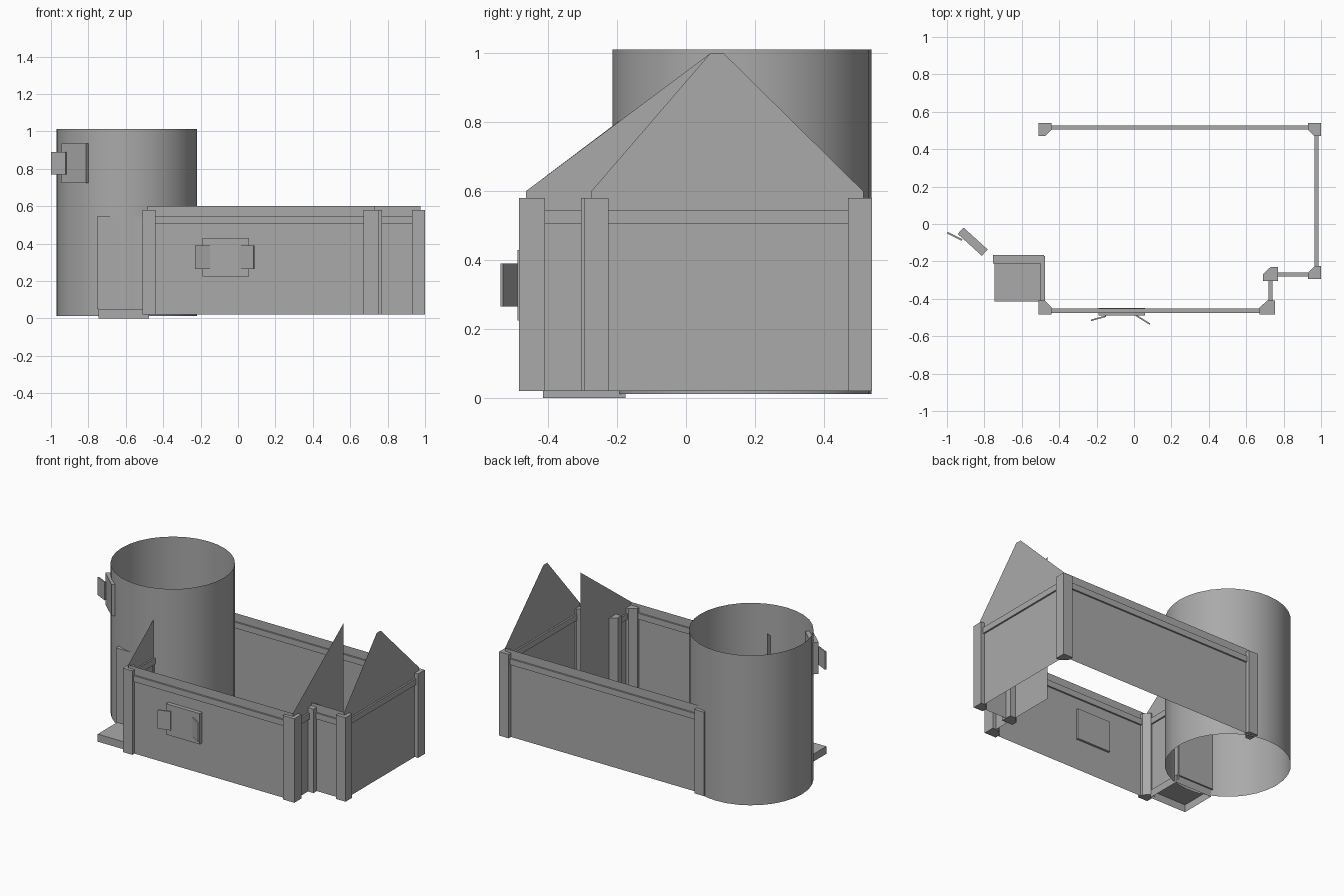
import bpy, bmesh, math
from mathutils import Matrix, Vector

cube = bpy.data.objects.get("Cube")
if cube:
    bpy.data.objects.remove(cube, do_unlink=True)

stone = bpy.data.materials.new("stone_grey")
stone.use_nodes = True
stone.diffuse_color = (0.4, 0.4, 0.4, 1)
stone.node_tree.nodes["Principled BSDF"].inputs["Base Color"].default_value = (0.4, 0.4, 0.4, 1)


def finish(name, bm):
    mesh = bpy.data.meshes.new(name)
    bm.to_mesh(mesh)
    bm.free()
    mesh.materials.append(stone)
    obj = bpy.data.objects.new(name, mesh)
    bpy.context.collection.objects.link(obj)
    return obj


def box(name, lo, hi, open_bottom=False):
    lo, hi = Vector(lo), Vector(hi)
    bm = bmesh.new()
    bmesh.ops.create_cube(bm, size=1, matrix=Matrix.Translation((lo + hi) / 2) @ Matrix.Diagonal((*(hi - lo), 1)))
    if open_bottom:
        low = [f for f in bm.faces if f.normal.z < -0.9]
        bmesh.ops.delete(bm, geom=low, context='FACES_ONLY')
    return finish(name, bm)


def slab(name, start, end, thick, z0, z1):
    """Upright slab along the line from start to end in plan."""
    a, b = Vector(start), Vector(end)
    mid, d = (a + b) / 2, b - a
    bm = bmesh.new()
    bmesh.ops.create_cube(bm, size=1, matrix=Matrix.Translation((*mid, (z0 + z1) / 2))
                          @ Matrix.Rotation(math.atan2(d.y, d.x), 4, 'Z')
                          @ Matrix.Diagonal((d.length, thick, z1 - z0, 1)))
    return finish(name, bm)


def sheet(name, points):
    bm = bmesh.new()
    bm.faces.new([bm.verts.new(p) for p in points])
    return finish(name, bm)


def post(name, x0, x1, y0, y1, side):
    """Square post with the inner edge cut off; side is the x direction of the cut."""
    sy = -1 if y0 > 0 else 1
    cx, cy, hx, hy = (x0 + x1) / 2, (y0 + y1) / 2, (x1 - x0) / 2, (y1 - y0) / 2
    plan = [(-1, -1), (1, -1), (1, 0), (0, 1), (-1, 1)]
    bm = bmesh.new()
    face = bm.faces.new([bm.verts.new((cx + side * px * hx, cy + sy * py * hy, FLOOR)) for px, py in plan])
    ext = bmesh.ops.extrude_face_region(bm, geom=[face])
    bmesh.ops.translate(bm, vec=(0, 0, 0.56),
                        verts=[v for v in ext["geom"] if isinstance(v, bmesh.types.BMVert)])
    bmesh.ops.recalc_face_normals(bm, faces=bm.faces)
    return finish(name, bm)


FLOOR, EAVE, RIDGE = 0.02, 0.6, 1.0

# Thin walls along x
for name, x0, x1, y in [("front_wall", -0.485, 0.73, -0.463),
                        ("side_bay_wall", 0.73, 0.975, -0.27),
                        ("back_wall", -0.5, 0.975, 0.515)]:
    sheet(name, [(x0, y, FLOOR), (x1, y, FLOOR), (x1, y, EAVE), (x0, y, EAVE)])

# Gable walls along y
for name, x, profile in [
        ("right_gable", 0.975, [(-0.275, FLOOR), (0.515, FLOOR), (0.515, EAVE), (0.11, RIDGE), (0.07, RIDGE), (-0.275, EAVE)]),
        ("inner_gable", 0.73, [(-0.465, FLOOR), (0.07, FLOOR), (0.07, RIDGE), (-0.465, EAVE)]),
        ("left_gable", -0.485, [(-0.465, FLOOR), (-0.16, FLOOR), (-0.16, 0.83), (-0.465, EAVE)])]:
    sheet(name, [(x, y, z) for y, z in profile])

# Trim rails straddling the walls
for name, x0, x1, y0, y1 in [("front_rail", -0.45, 0.69, -0.475, -0.452),
                             ("back_rail", -0.45, 0.94, 0.504, 0.526),
                             ("bay_rail", 0.75, 0.94, -0.28, -0.26),
                             ("right_rail", 0.964, 0.986, -0.24, 0.48),
                             ("bay_side_rail", 0.72, 0.741, -0.42, -0.29),
                             ("left_rail", -0.5, -0.475, -0.42, -0.17)]:
    box(name, (x0, y0, 0.505), (x1, y1, 0.545))

# Corner posts
post("back_right_post", 0.93, 1.0, 0.47, 0.54, -1)
post("back_left_post", -0.51, -0.44, 0.47, 0.54, 1)
post("right_post", 0.93, 1.0, -0.295, -0.225, -1)
post("inner_post", 0.69, 0.77, -0.305, -0.23, -1)
post("front_right_post", 0.67, 0.755, -0.485, -0.41, -1)
post("front_left_post", -0.51, -0.44, -0.485, -0.41, 1)

# Open round tower
bm = bmesh.new()
bmesh.ops.create_cone(bm, cap_ends=False, segments=32, radius1=0.376, radius2=0.376, depth=1,
                      matrix=Matrix.Translation((-0.595, 0.162, 0.512)))
tower = finish("tower", bm)
for f in tower.data.polygons:
    f.use_smooth = True

# Door and step
box("door", (-0.755, -0.21, 0.05), (-0.48, -0.165, 0.545))
box("door_step", (-0.745, -0.415, 0), (-0.475, -0.175, 0.05), open_bottom=True)

# Windows with open shutters
box("front_window", (-0.19, -0.489, 0.225), (0.06, -0.448, 0.43))
slab("front_shutter_left", (-0.23, -0.515), (-0.15, -0.493), 0.008, 0.265, 0.39)
slab("front_shutter_right", (0.01, -0.488), (0.085, -0.535), 0.008, 0.265, 0.39)
slab("tower_window", (-0.927, -0.036), (-0.798, -0.153), 0.046, 0.725, 0.935)
slab("tower_shutter", (-0.998, -0.046), (-0.92, -0.085), 0.009, 0.77, 0.89)
